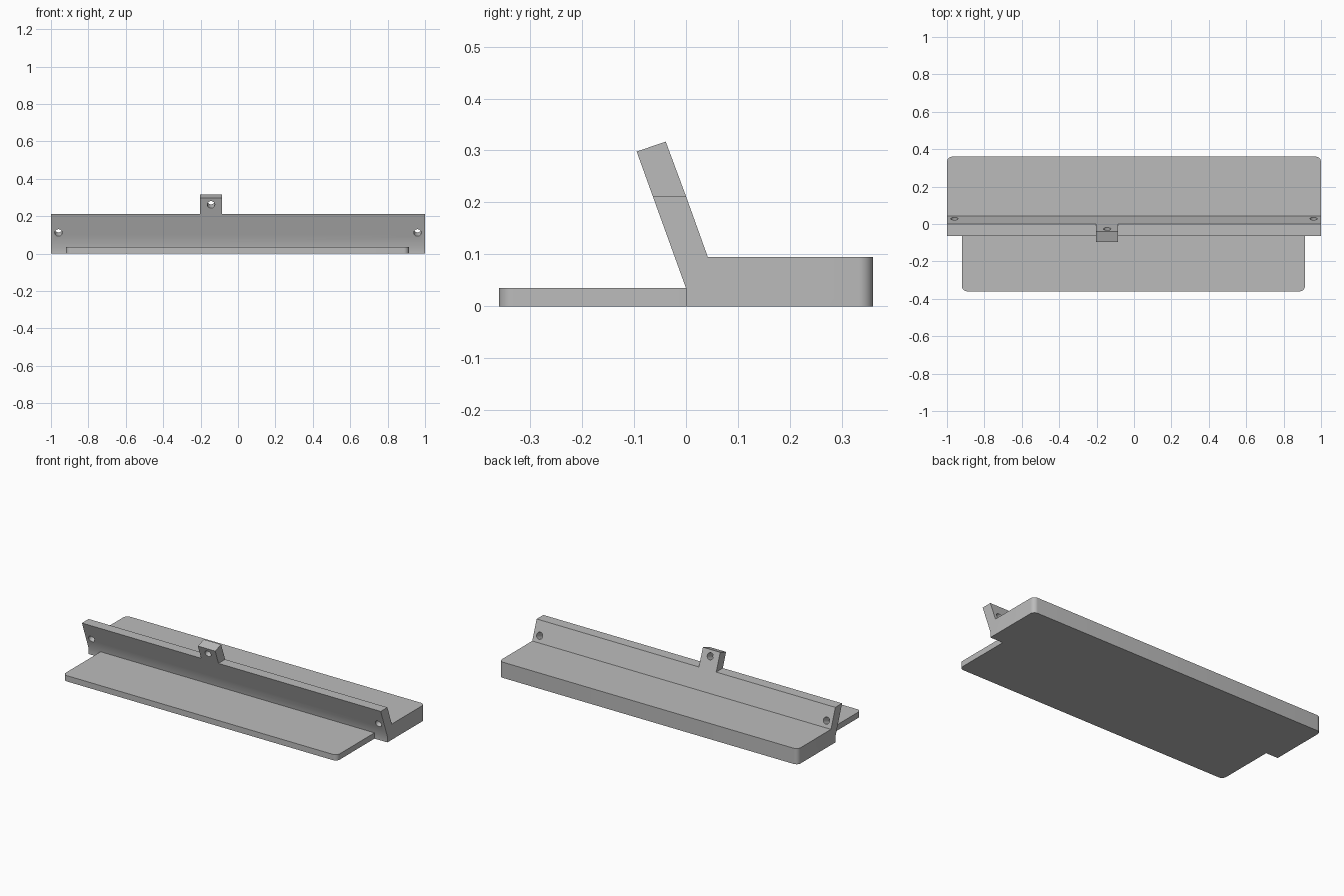
import bpy
import bmesh
from math import radians
from mathutils import Vector

default = bpy.data.objects.get("Cube")
if default:
    bpy.data.objects.remove(default, do_unlink=True)

grey = bpy.data.materials.new("plain grey")
grey.use_nodes = True
colour = (0.5, 0.5, 0.5, 1)
grey.diffuse_color = colour
grey.node_tree.nodes["Principled BSDF"].inputs["Base Color"].default_value = colour

LEAN = radians(20)          # backward tilt of the upright wall
BASE_Z, PLATE_Z, WALL_Z = 0.095, 0.035, 0.212
DEPTH = 0.36


def extrude_profile(name, profile, x0, x1, rounded_y=None):
    """Sweep a (y, z) profile along x, rounding the upright edges at rounded_y."""
    bm = bmesh.new()
    face = bm.faces.new([bm.verts.new((x0, y, z)) for y, z in profile])
    grown = bmesh.ops.extrude_face_region(bm, geom=[face])
    moved = [v for v in grown["geom"] if isinstance(v, bmesh.types.BMVert)]
    bmesh.ops.translate(bm, verts=moved, vec=(x1 - x0, 0, 0))
    if rounded_y is not None:
        corners = [e for e in bm.edges
                   if all(abs(v.co.y - rounded_y) < 1e-4 for v in e.verts)
                   and abs(e.verts[0].co.x - e.verts[1].co.x) < 1e-4]
        bmesh.ops.bevel(bm, geom=corners, offset=0.028, segments=8,
                        profile=0.5, affect='EDGES')
    bmesh.ops.recalc_face_normals(bm, faces=bm.faces)
    mesh = bpy.data.meshes.new(name)
    bm.to_mesh(mesh)
    bm.free()
    mesh.materials.append(grey)
    obj = bpy.data.objects.new(name, mesh)
    bpy.context.collection.objects.link(obj)
    return obj


def drill(obj, x, y, z):
    """Cut a round screw hole square to the leaning wall."""
    bpy.ops.mesh.primitive_cylinder_add(
        vertices=32, radius=0.02, depth=0.2, location=(x, y, z),
        rotation=(radians(90) + LEAN, 0, 0))
    cutter = bpy.context.object
    cutter.name = "hole_cutter"
    cutter.data.materials.append(grey)
    cut = obj.modifiers.new("hole", 'BOOLEAN')
    cut.operation, cut.solver, cut.object = 'DIFFERENCE', 'EXACT', cutter
    bpy.context.view_layer.objects.active = obj
    bpy.ops.object.modifier_apply(modifier=cut.name)
    bpy.data.objects.remove(cutter, do_unlink=True)


# Rear block and leaning wall in one piece
body = extrude_profile("base_and_wall", [
    (0, 0), (DEPTH, 0), (DEPTH, BASE_Z), (0.042, BASE_Z),
    (0, WALL_Z), (-0.064, WALL_Z), (0, PLATE_Z)], -1, 1, DEPTH)
for side in (-1, 1):
    drill(body, side * 0.96, 0, 0.122)

# Raised mounting tab on the wall
tab = extrude_profile("mounting_tab", [
    (-0.064, WALL_Z), (0, WALL_Z), (-0.039, 0.317), (-0.095, 0.298)],
    -0.202, -0.086)
drill(tab, -0.144, -0.054, 0.272)

# Thin front plate
plate = extrude_profile("front_plate", [
    (-DEPTH, 0), (0, 0), (0, PLATE_Z), (-DEPTH, PLATE_Z)],
    -0.92, 0.914, -DEPTH)

# Smooth the round corners and holes, keep the flat edges sharp
for obj in (body, tab, plate):
    bpy.ops.object.select_all(action='DESELECT')
    obj.select_set(True)
    bpy.context.view_layer.objects.active = obj
    bpy.ops.object.shade_smooth_by_angle(angle=radians(30))
